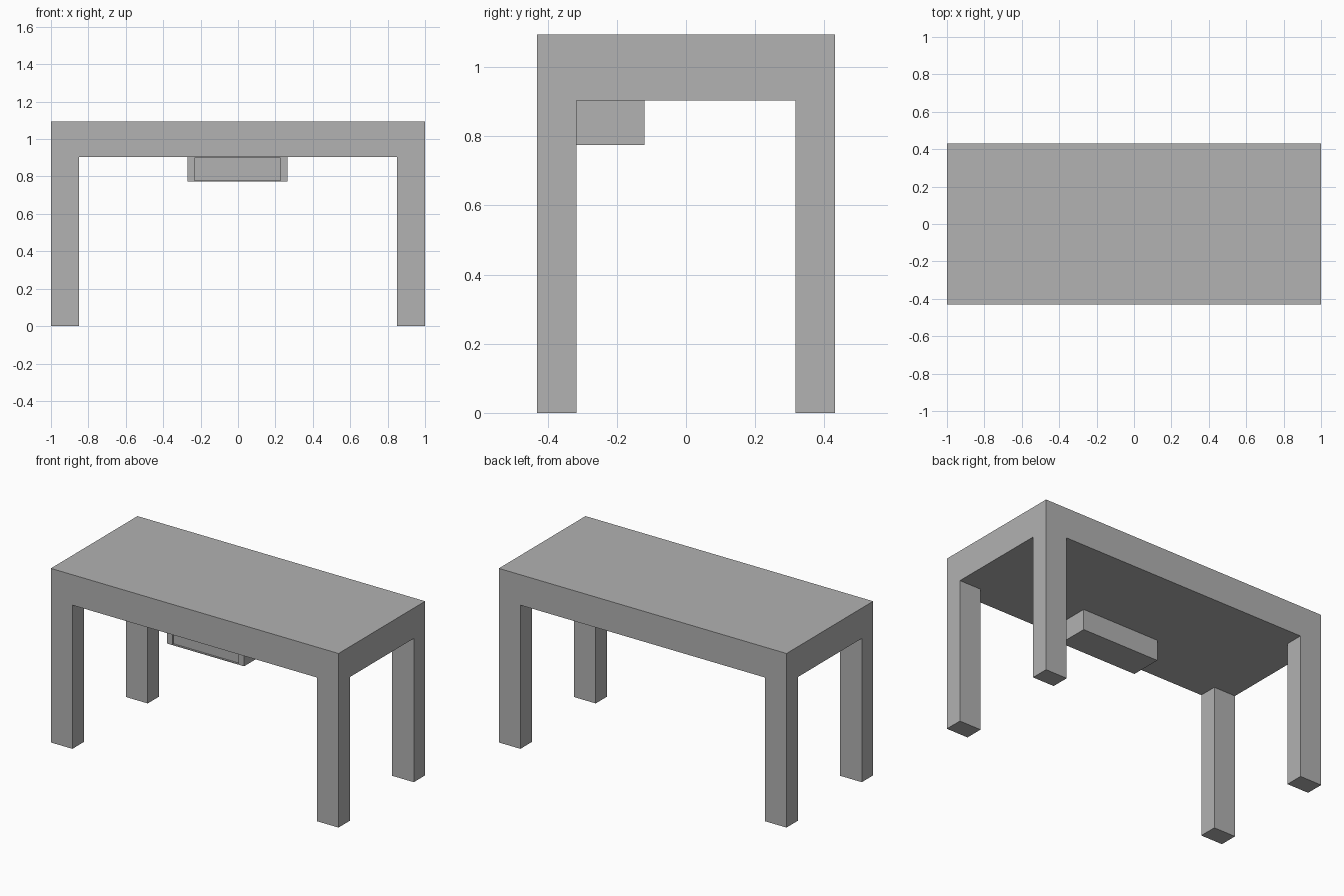
import bpy
import bmesh
from mathutils import Vector

cube = bpy.data.objects.get("Cube")
if cube:
    bpy.data.objects.remove(cube, do_unlink=True)

# Single grey finish
grey = bpy.data.materials.new("plain grey")
grey.use_nodes = True
colour = (0.445, 0.445, 0.445, 1)
grey.diffuse_color = colour
grey.node_tree.nodes["Principled BSDF"].inputs["Base Color"].default_value = colour


def add_box(bm, low, high):
    low, high = Vector(low), Vector(high)
    verts = bmesh.ops.create_cube(bm, size=1)["verts"]
    for v in verts:
        v.co = (low + high) / 2 + v.co * (high - low)


def finish(bm, name):
    bmesh.ops.recalc_face_normals(bm, faces=bm.faces[:])
    mesh = bpy.data.meshes.new(name)
    bm.to_mesh(mesh)
    bm.free()
    mesh.materials.append(grey)
    obj = bpy.data.objects.new(name, mesh)
    bpy.context.collection.objects.link(obj)
    return obj


HALF_X, HALF_Y = 1.0, 0.43
LEG_X, LEG_Y = 0.85, 0.317      # inner faces of the legs
UNDER, TOP = 0.903, 1.094

# Table frame: thick slab, cut along the leg lines, corners extruded to the floor
bm = bmesh.new()
add_box(bm, (-HALF_X, -HALF_Y, UNDER), (HALF_X, HALF_Y, TOP))
for axis, inner in ((Vector((1, 0, 0)), LEG_X), (Vector((0, 1, 0)), LEG_Y)):
    for side in (-1, 1):
        bmesh.ops.bisect_plane(bm, geom=bm.verts[:] + bm.edges[:] + bm.faces[:],
                               plane_co=axis * inner * side, plane_no=axis)
corners = []
for f in bm.faces:
    c = f.calc_center_median()
    if c.z < UNDER + 0.001 and abs(c.x) > LEG_X and abs(c.y) > LEG_Y:
        corners.append(f)
for f in corners:
    new = bmesh.ops.extrude_discrete_faces(bm, faces=[f])["faces"][0]
    for v in new.verts:
        v.co.z = 0
bmesh.ops.dissolve_limit(bm, angle_limit=0.01, verts=bm.verts[:], edges=bm.edges[:])
finish(bm, "table_frame")

# Drawer box with a shallow recessed front panel
bm = bmesh.new()
FRONT, RECESS = -0.318, 0.012
add_box(bm, (-0.27, FRONT, 0.774), (0.265, -0.12, UNDER))
front = min(bm.faces, key=lambda f: f.calc_center_median().y)
panel = bmesh.ops.extrude_discrete_faces(bm, faces=[front])["faces"][0]
for v in panel.verts:
    v.co.x = -0.233 if v.co.x < 0 else 0.227
    v.co.z = 0.778 if v.co.z < 0.84 else 0.899
inner = bmesh.ops.extrude_discrete_faces(bm, faces=[panel])["faces"][0]
for v in inner.verts:
    v.co.y = FRONT + RECESS
finish(bm, "drawer")
